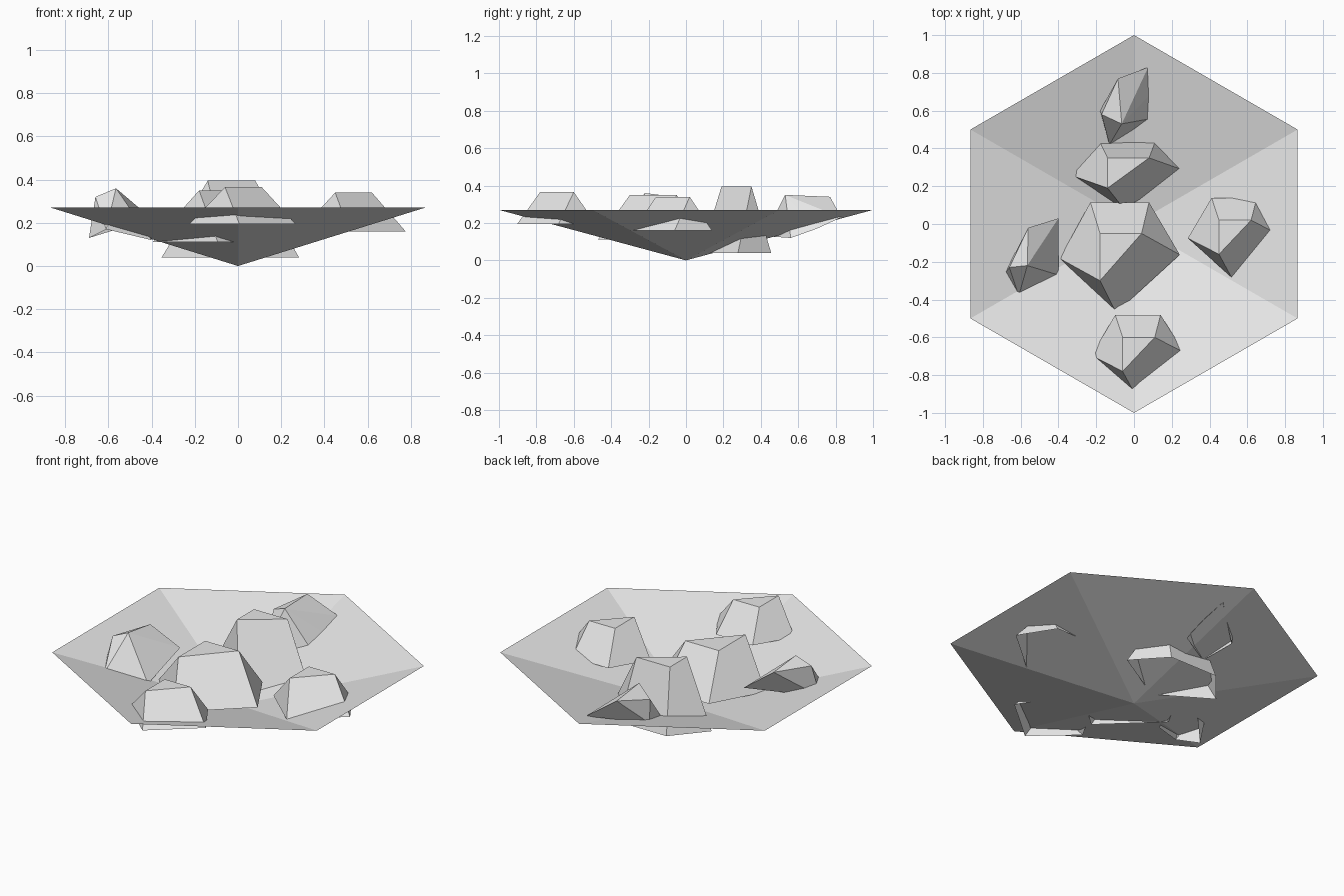
import bpy
import bmesh
from math import cos, sin, radians

cube = bpy.data.objects.get("Cube")
if cube:
    bpy.data.objects.remove(cube, do_unlink=True)

grey = bpy.data.materials.new("stone_grey")
grey.use_nodes = True
grey.diffuse_color = (0.8, 0.8, 0.8, 1)
grey.node_tree.nodes["Principled BSDF"].inputs["Base Color"].default_value = (0.8, 0.8, 0.8, 1)


def add_object(name, bm):
    mesh = bpy.data.meshes.new(name)
    bm.to_mesh(mesh)
    bm.free()
    mesh.materials.append(grey)
    obj = bpy.data.objects.new(name, mesh)
    bpy.context.collection.objects.link(obj)
    return obj


# Shallow six-sided ground dish, open at the top
bm = bmesh.new()
rim = [bm.verts.new((cos(radians(a)), sin(radians(a)), 0.27)) for a in range(30, 390, 60)]
tip = bm.verts.new((0, 0, 0))
for i in range(6):
    bm.faces.new((tip, rim[i], rim[(i + 1) % 6]))
add_object("ground_dish", bm)

# Flat-topped rocks: a triangle above a wider pentagon, open underneath
TOP = [(0, 0), (1, 0), (0, -1)]
BASE = [(-0.23, 0.66), (1.18, 0.66), (1.92, -0.45), (0.39, -1.68), (-0.97, -0.53)]


def flat_rock(name, x, y, sx, sy, top_z, base_z):
    bm = bmesh.new()
    a, b, c = [bm.verts.new((x + u * sx, y + v * sy, top_z)) for u, v in TOP]
    p, q, r, s, t = [bm.verts.new((x + u * sx, y + v * sy, base_z)) for u, v in BASE]
    for face in ((a, c, b), (a, b, q, p), (b, r, q), (b, c, s, r), (c, t, s), (a, p, t, c)):
        bm.faces.new(face)
    bmesh.ops.recalc_face_normals(bm, faces=bm.faces)
    return add_object(name, bm)


flat_rock("middle_rock", -0.18, -0.05, 0.22, 0.25, 0.35, 0.112)
flat_rock("inner_back_rock", -0.14, 0.35, 0.22, 0.16, 0.395, 0.04)
flat_rock("front_rock", -0.06, -0.60, 0.17, 0.18, 0.365, 0.195)
flat_rock("left_rock", 0.45, 0.02, 0.17, 0.18, 0.34, 0.16)


# Tilted rocks: hull of corner points with the underside removed
def tilted_rock(name, points):
    bm = bmesh.new()
    for p in points:
        bm.verts.new(p)
    bmesh.ops.convex_hull(bm, input=bm.verts)
    bm.normal_update()
    under = [f for f in bm.faces if f.normal.z < -0.5]
    bmesh.ops.delete(bm, geom=under, context="FACES")
    return add_object(name, bm)


tilted_rock("right_rock", [
    (-0.565, -0.22, 0.36), (-0.56, -0.02, 0.335), (-0.66, -0.23, 0.32),
    (-0.40, 0.03, 0.22), (-0.40, -0.27, 0.12), (-0.61, -0.38, 0.17),
    (-0.69, -0.27, 0.13)])
tilted_rock("outer_back_rock", [
    (-0.065, 0.53, 0.35), (-0.085, 0.77, 0.34), (-0.172, 0.58, 0.30),
    (0.075, 0.83, 0.23), (0.10, 0.70, 0.17), (0.10, 0.56, 0.12),
    (-0.13, 0.42, 0.13), (-0.18, 0.60, 0.17)])
